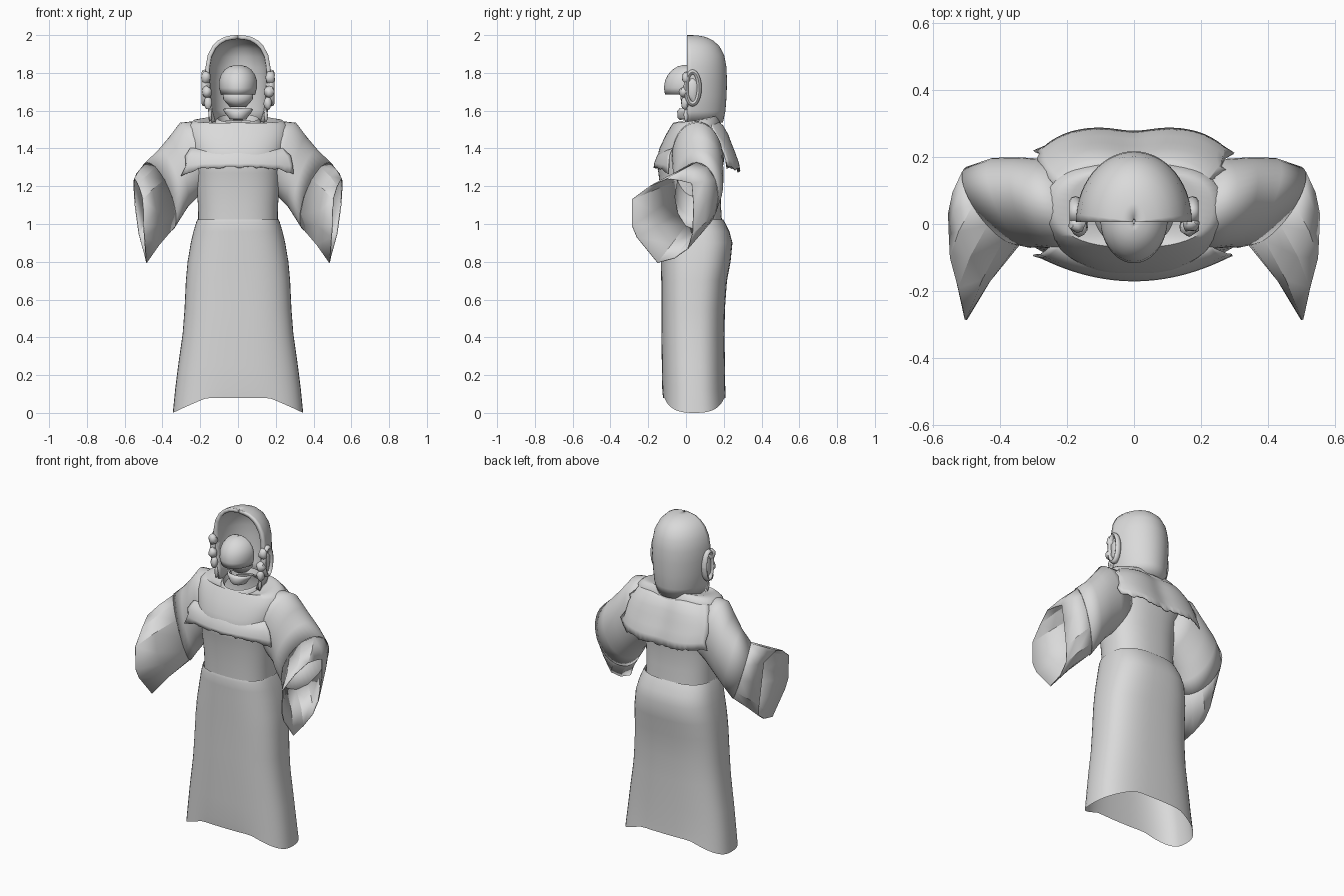
import bpy, bmesh, math, random
from mathutils import Vector

if "Cube" in bpy.data.objects:
    bpy.data.objects.remove(bpy.data.objects["Cube"])
random.seed(4)

cloth = bpy.data.materials.new("grey cloth")
cloth.diffuse_color = (0.7, 0.7, 0.7, 1)
cloth.use_nodes = True
cloth.node_tree.nodes["Principled BSDF"].inputs["Base Color"].default_value = cloth.diffuse_color


def finish(name, me, thick=0, angle=50):
    ob = bpy.data.objects.new(name, me)
    bpy.context.collection.objects.link(ob)
    me.materials.append(cloth)
    if thick:
        m = ob.modifiers.new("thickness", 'SOLIDIFY')
        m.thickness = thick
        m.offset = 0
    bpy.ops.object.select_all(action='DESELECT')
    ob.select_set(True)
    bpy.context.view_layer.objects.active = ob
    bpy.ops.object.shade_smooth_by_angle(angle=math.radians(angle))
    return ob


def skin(name, rows, closed=True, thick=0, angle=50):
    """Bridge equal-length rows of points into a sheet."""
    bm = bmesh.new()
    vs = [[bm.verts.new(p) for p in r] for r in rows]
    n = len(rows[0])
    for a, b in zip(vs, vs[1:]):
        for i in range(n if closed else n - 1):
            j = (i + 1) % n
            bm.faces.new((a[i], a[j], b[j], b[i]))
    bmesh.ops.recalc_face_normals(bm, faces=bm.faces)
    me = bpy.data.meshes.new(name)
    bm.to_mesh(me)
    bm.free()
    return finish(name, me, thick, angle)


def spow(v, p):
    return math.copysign(abs(v) ** p, v)


def ring(z, rx, yf, yb, n=48, p=0.8, hem=None, tilt=0):
    pts = []
    for i in range(n):
        t = 2 * math.pi * i / n
        x = rx * spow(math.cos(t), p)
        y = (yf + yb) / 2 + (yb - yf) / 2 * spow(math.sin(t), p)
        pts.append((x, y, hem(x) if hem else z + tilt * (y - .05)))
    return pts


def half_ring(z, rx, y0, y1, n=28):
    return [(rx * math.cos(math.pi * i / n), y0 + (y1 - y0) * math.sin(math.pi * i / n), z)
            for i in range(n + 1)]


# Skirt: open at the bottom, hem arched at the centre
def hem(x):
    return 0.08 - 0.08 * max(0, (abs(x) - 0.16) / 0.185) ** 1.1


skirt = [(1.0, .206, -.12, .19), (1.025, .215, -.132, .196), (1.01, .221, -.136, .205),
         (.96, .236, -.135, .23), (.9, .25, -.134, .246), (.8, .267, -.133, .236),
         (.7, .276, -.131, .217), (.55, .283, -.131, .206), (.42, .293, -.13, .204),
         (.25, .317, -.128, .206), (.13, .332, -.126, .208)]
skin("skirt", [ring(*s, p=.75) for s in skirt] + [ring(0, .345, -.122, .21, p=.72, hem=hem)])

# Torso up to the neck, sloping forward at the neckline
torso = [(.99, .21, -.128, .192, 0), (1.1, .212, -.13, .185, 0), (1.2, .22, -.138, .182, 0),
         (1.27, .225, -.146, .19, 0), (1.33, .235, -.157, .2, 0), (1.4, .255, -.141, .203, 0),
         (1.47, .272, -.108, .2, 0), (1.525, .264, -.08, .185, .05), (1.548, .235, -.07, .17, .12),
         (1.55, .19, -.068, .165, .2), (1.54, .115, -.06, .15, .25)]
skin("torso", [ring(*s[:4], p=.82, tilt=s[4]) for s in torso])


# Ragged cape over the chest
rows = []
for k, (z, half, y, curve, droop) in enumerate([
        (1.3, .29, -.168, .075, .04), (1.32, .29, -.166, .075, .015),
        (1.35, .275, -.155, .065, -.01), (1.38, .25, -.141, .07, -.02),
        (1.4, .22, -.125, .08, 0)]):
    r = []
    for i in range(37):
        u = i / 18 - 1
        x = half * u + (random.uniform(-.02, .02) if i in (0, 36) else 0)
        zz = z - droop * u ** 4 + (random.uniform(-.006, .006) if k == 0 else 0)
        r.append((x, y + curve * u * u, zz))
    rows.append(r)
skin("chest_cape", rows, False, 0.006)

# Ragged cape over the upper back
rows = []
for k, (z, half, y) in enumerate([(1.28, .28, .287), (1.32, .285, .28), (1.37, .28, .262),
                                  (1.42, .275, .242), (1.47, .265, .225), (1.52, .24, .197),
                                  (1.545, .2, .165)]):
    r = []
    for i in range(37):
        u = i / 18 - 1
        e = random.uniform(-.02, .02) if i in (0, 36) else 0
        j = random.uniform(-.008, .008) if k == 0 else 0
        r.append((half * u + e, y - .012 * math.exp(-(u / .25) ** 2) - .07 * u ** 4,
                  z + j + .02 * u * u * (k < 4)))
    rows.append(r)
skin("back_cape", rows, False, 0.006)

# Wide hollow sleeves: each section is centre, long axis, short axis
sleeve = [((.15, .055, 1.385), (.05, 0, .16), (.03, .125, 0)),
          ((.25, .06, 1.35), (.055, 0, .185), (.02, .132, 0)),
          ((.315, .065, 1.275), (.045, 0, .185), (.03, .132, 0)),
          ((.365, .063, 1.21), (.05, 0, .18), (.055, .132, 0)),
          ((.42, .055, 1.145), (.06, 0, .18), (.07, .115, 0))]
# Cuff rim: slants so the inner wall reaches far forward and the mouth faces outward
rim_pts = [(.548, -.1, 1.24), (.55, -.03, 1.23), (.552, .03, 1.215), (.545, .04, 1.1),
           (.525, .035, .95), (.505, .01, .87), (.49, -.06, .82), (.485, -.15, .795),
           (.495, -.26, .93), (.5, -.285, .99), (.503, -.285, 1.13), (.525, -.19, 1.2)]


def oval(c, a, b, s, n):
    pts = []
    for i in range(n):
        t = 2 * math.pi * i / n
        p = Vector(c) + Vector(a) * math.cos(t) + Vector(b) * math.sin(t)
        pts.append((p.x * s, p.y, p.z))
    return pts


for side, s in (("left", 1), ("right", -1)):
    skin(side + "_sleeve", [oval(*sec, s, 36) for sec in sleeve], thick=.004)
    start = oval(*sleeve[-1], s, 12)
    end = [(x * s, y, z) for x, y, z in rim_pts]
    mid = [tuple(Vector(p).lerp(Vector(q), .5) + Vector((.008 * s, 0, 0)))
           for p, q in zip(start, end)]
    skin(side + "_cuff", [start, mid, end], thick=.005, angle=30)

# Hood: half shell open to the front
hood = [(1.54, .13, .185), (1.6, .148, .198), (1.68, .157, .204), (1.76, .162, .206),
        (1.83, .161, .203), (1.89, .15, .192), (1.935, .127, .168), (1.962, .1, .138),
        (1.98, .068, .1), (1.987, .035, .06), (1.99, .003, .014)]
skin("hood", [half_ring(z, rx, .006, yb) for z, rx, yb in hood], False, .022)

# Rounded brow cap and the plates of the face below it
brow = [(1.685, .088, -.108), (1.72, .097, -.114), (1.76, .097, -.108), (1.79, .087, -.092),
        (1.815, .068, -.07), (1.83, .045, -.045), (1.838, .02, -.02), (1.84, .002, 0)]
skin("brow_cap", [half_ring(z, rx, .015, y) for z, rx, y in brow], False, .006)
skin("face_plate", [half_ring(z, rx, .03, y, 14) for z, rx, y in
                    [(1.7, .08, -.03), (1.66, .075, -.025), (1.62, .04, -.01)]], False, .006)
skin("jaw", [half_ring(z, rx, .02, y, 16) for z, rx, y in
             [(1.61, .075, -.03), (1.595, .068, -.042), (1.565, .045, -.04), (1.555, .04, -.03)]],
     False, .01)

# Standing collar, higher at the back
collar = [(1.51, .13, -.078, .16), (1.55, .118, -.075, .16), (1.56, .108, -.066, .155),
          (1.53, .1, -.055, .145)]
skin("collar", [ring(*c, p=1, tilt=.2) for c in collar])


# Lumpy ear ornaments hanging beside the hood opening
def blob(name, c, r):
    bm = bmesh.new()
    bmesh.ops.create_icosphere(bm, subdivisions=2, radius=1)
    for v in bm.verts:
        k = random.uniform(.85, 1.1)
        v.co = Vector([c[i] + r[i] * k * v.co[i] for i in range(3)])
    me = bpy.data.meshes.new(name)
    bm.to_mesh(me)
    bm.free()
    finish(name, me)


lumps = [((.17, .0, 1.775), (.027, .025, .035)), ((.165, -.01, 1.7), (.028, .028, .03)),
         ((.165, .035, 1.71), (.02, .035, .07)), ((.158, -.005, 1.64), (.022, .022, .035)),
         ((.148, .0, 1.575), (.01, .012, .035))]
for side, s in (("left", 1), ("right", -1)):
    # curled rim
    rim = []
    for i in range(25):
        t = 2 * math.pi * i / 24
        cy, cz = .035 + .035 * math.cos(t), 1.72 + .085 * math.sin(t)
        tube = []
        for j in range(8):
            q = math.pi * j / 4
            tube.append(((.174 + .018 * math.cos(q)) * s, cy + .013 * math.sin(q) * math.cos(t),
                         cz + .013 * math.sin(q) * math.sin(t)))
        rim.append(tube)
    skin(side + "_ear_rim", rim)
    for i, (c, r) in enumerate(lumps):
        blob(f"{side}_ear_lump_{i + 1}", (c[0] * s, c[1], c[2]), r)
